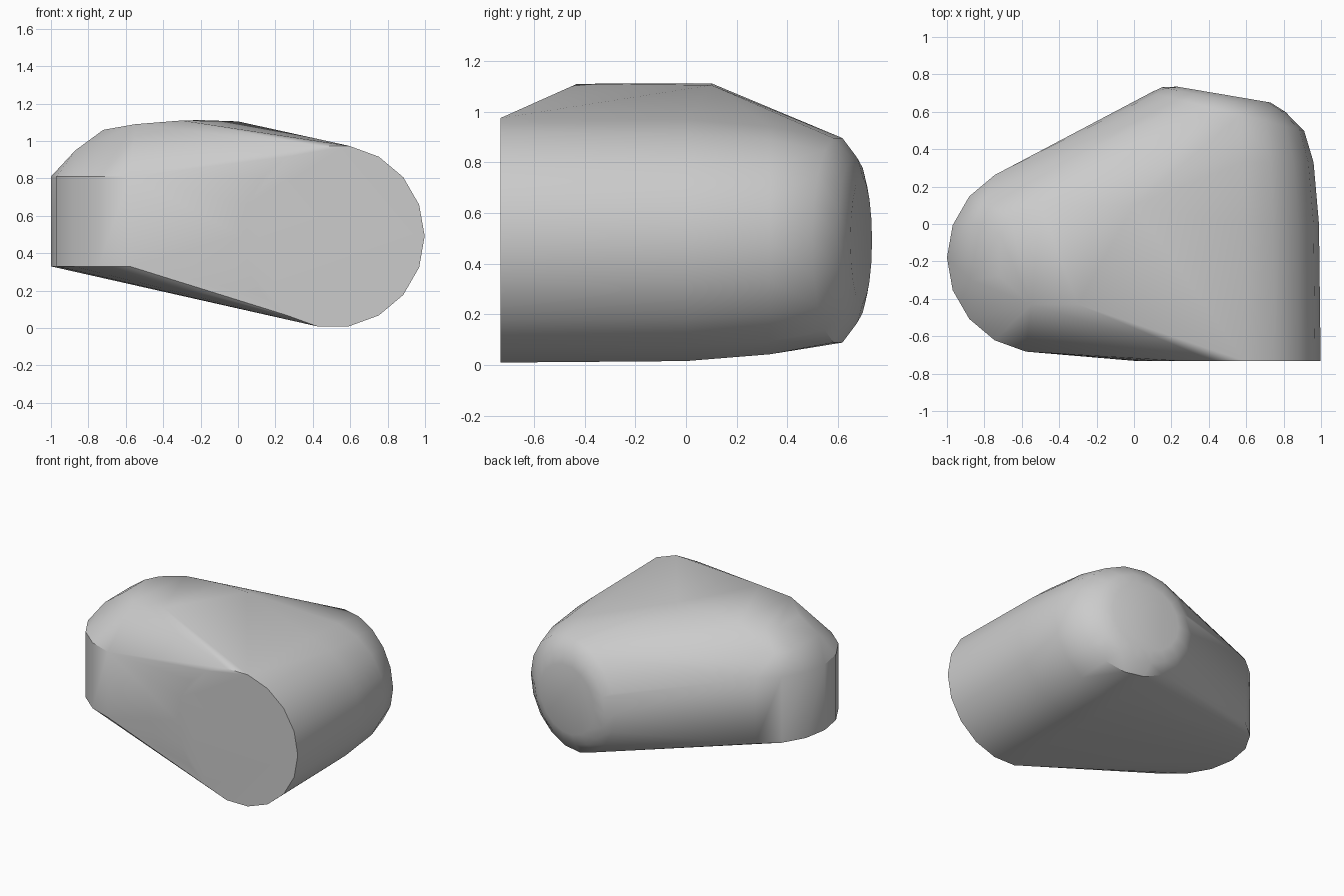
import bpy, bmesh, math

cube = bpy.data.objects.get("Cube")
if cube:
    bpy.data.objects.remove(cube, do_unlink=True)

SIDES = 18
STEPS = [2 * math.pi * i / SIDES for i in range(SIDES)]


def barrel_ring(x, y, radius, tilt=0.0):
    """Ring around the lengthwise axis, leaning back by tilt."""
    return [(x + radius * math.cos(a), y - tilt * radius * math.cos(a),
             0.492 + radius * math.sin(a)) for a in STEPS]


def disc_ring(z):
    """Ring around the upright axis of the side lobe."""
    return [(-0.49 + 0.51 * math.cos(a), -0.18 + 0.51 * math.sin(a), z) for a in STEPS]


# Barrel: flat front, gently tapering, rounded tilted back cap
points = []
for ring in [(0.508, -0.733, 0.49), (0.505, 0.0, 0.484), (0.503, 0.33, 0.457),
             (0.5, 0.60, 0.41, 0.25), (0.48, 0.665, 0.33, 0.2), (0.48, 0.692, 0.25, 0.17)]:
    points += barrel_ring(*ring)

# Side lobe: upright wall
points += disc_ring(0.33) + disc_ring(0.81)

# Crown over the lobe
points += [(-0.55, -0.43, 1.09), (-0.3, -0.43, 1.11), (0, 0.1, 1.105), (-0.2, 0.1, 1.112),
           (-0.5, 0.1, 1.09), (-0.66, 0.03, 1.07), (-0.72, -0.28, 1.06), (-0.72, -0.05, 1.06),
           (-0.87, -0.3, 0.95), (-0.87, 0, 0.95), (-0.8, 0.12, 0.95)]

# Wrap everything in one convex skin
bm = bmesh.new()
for p in points:
    bm.verts.new(p)
hull = bmesh.ops.convex_hull(bm, input=bm.verts[:])
loose = {v for v in hull["geom_interior"] + hull["geom_unused"] if isinstance(v, bmesh.types.BMVert)}
bmesh.ops.delete(bm, geom=list(loose), context="VERTS")
bmesh.ops.dissolve_limit(bm, angle_limit=math.radians(1), verts=bm.verts[:], edges=bm.edges[:])
bmesh.ops.recalc_face_normals(bm, faces=bm.faces[:])
mesh = bpy.data.meshes.new("rounded_body")
bm.to_mesh(mesh)
bm.free()

body = bpy.data.objects.new("rounded_body", mesh)
bpy.context.collection.objects.link(body)

# Plain grey finish
grey = bpy.data.materials.new("light_grey")
grey.use_nodes = True
grey.diffuse_color = (0.6, 0.6, 0.6, 1)
grey.node_tree.nodes["Principled BSDF"].inputs["Base Color"].default_value = (0.6, 0.6, 0.6, 1)
mesh.materials.append(grey)

bpy.ops.object.select_all(action="DESELECT")
body.select_set(True)
bpy.context.view_layer.objects.active = body
bpy.ops.object.shade_smooth_by_angle(angle=math.radians(35))
